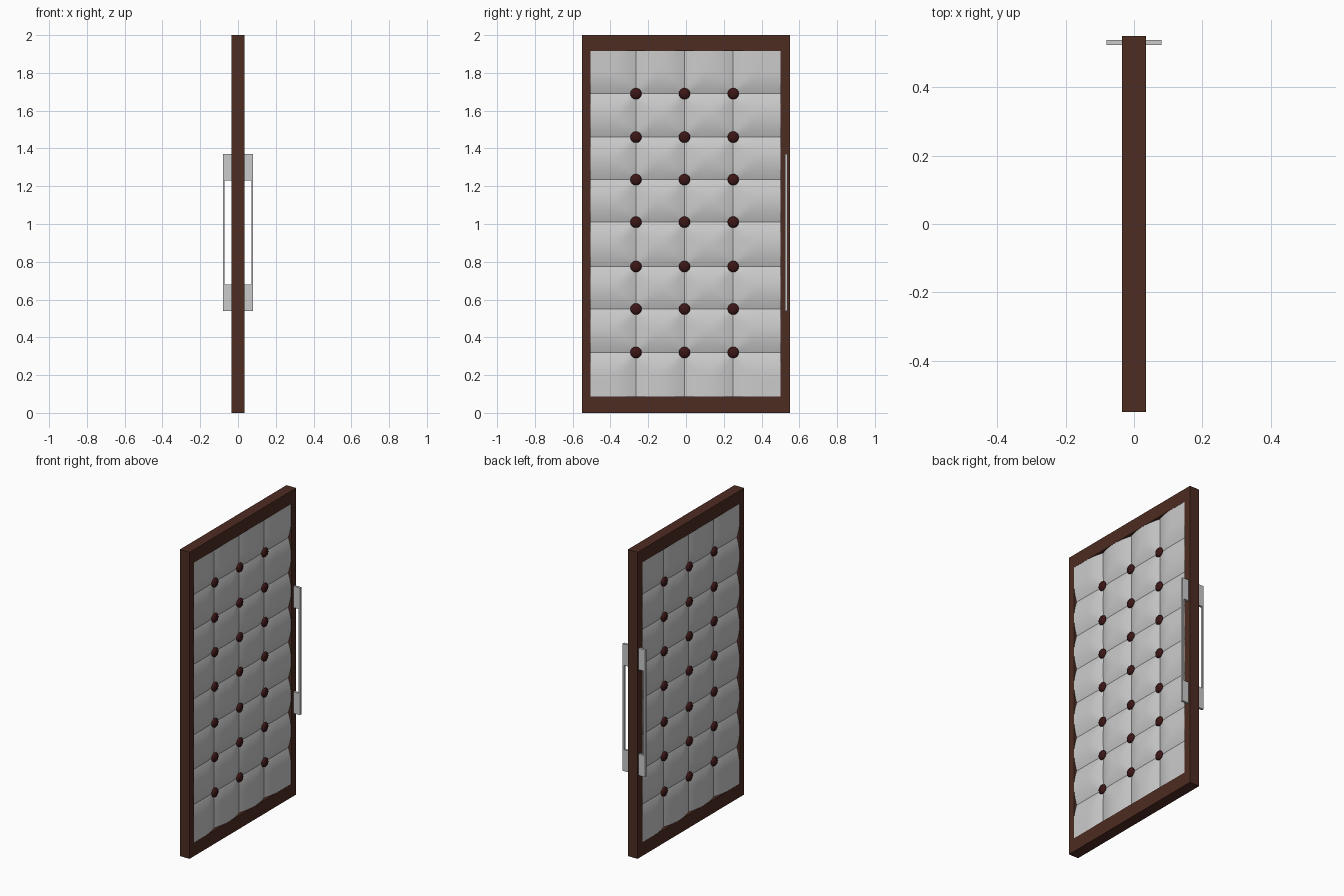
import bpy, bmesh, math

if "Cube" in bpy.data.objects:
    bpy.data.objects.remove(bpy.data.objects["Cube"])

SEAM_Y = [-0.265, -0.008, 0.25]
SEAM_Z = [0.32, 0.55, 0.775, 1.01, 1.235, 1.46, 1.69]
Y0, Y1, Z0, Z1 = -0.505, 0.5, 0.088, 1.915   # padded opening
HALF = 0.035                                # half door thickness


def material(name, rgb):
    m = bpy.data.materials.new(name)
    m.diffuse_color = (*rgb, 1)
    m.use_nodes = True
    m.node_tree.nodes["Principled BSDF"].inputs["Base Color"].default_value = m.diffuse_color
    return m


def make(name, bm, mat=None, mirror=False, smooth=None):
    bmesh.ops.recalc_face_normals(bm, faces=bm.faces)
    me = bpy.data.meshes.new(name)
    bm.to_mesh(me)
    bm.free()
    ob = bpy.data.objects.new(name, me)
    bpy.context.collection.objects.link(ob)
    if mat:
        me.materials.append(mat)
    if mirror:
        ob.modifiers.new("other_side", 'MIRROR').use_axis = (True, False, False)
    if smooth:
        bpy.context.view_layer.objects.active = ob
        ob.select_set(True)
        bpy.ops.object.shade_smooth_by_angle(angle=math.radians(smooth))
        ob.select_set(False)
    return ob


wood = material("dark_wood", (0.075, 0.025, 0.016))
leather = material("button_leather", (0.045, 0.008, 0.008))

# Door frame: rectangular ring
bm = bmesh.new()
def loop(x, y0, y1, z0, z1):
    return [bm.verts.new((x, y, z)) for y, z in ((y0, z0), (y1, z0), (y1, z1), (y0, z1))]
loops = [loop(-HALF, -0.55, 0.55, 0, 2), loop(HALF, -0.55, 0.55, 0, 2),
         loop(HALF, Y0, Y1, Z0, Z1), loop(-HALF, Y0, Y1, Z0, Z1)]
for i in range(4):
    a, b = loops[i], loops[(i + 1) % 4]
    for j in range(4):
        k = (j + 1) % 4
        bm.faces.new((a[j], a[k], b[k], b[j]))
make("door_frame", bm, wood)


# Tufted padding: grid that dips at the seams and further at the buttons
def ticks(lo, hi, seams):
    stops = [lo, *seams, hi]
    out = [lo]
    for a, b in zip(stops, stops[1:]):
        out += [a + (b - a) * (1 - math.cos(math.pi * i / 14)) / 2 for i in range(1, 15)]
    return out


def dip(d, width, power=1.8):
    return max(0, 1 - d / width) ** power


def pad_x(y, z):
    dy = min(abs(y - s) for s in SEAM_Y)
    dz = min(abs(z - s) for s in SEAM_Z)
    seam = max(dip(dy, 0.11), dip(dz, 0.11))
    tuft = dip(math.hypot(dy, dz), 0.09)
    return 0.034 - 0.021 * seam - 0.006 * tuft


bm = bmesh.new()
grid = [[bm.verts.new((pad_x(y, z), y, z)) for z in ticks(Z0, Z1, SEAM_Z)]
        for y in ticks(Y0, Y1, SEAM_Y)]
for a, b in zip(grid, grid[1:]):
    for j in range(len(a) - 1):
        bm.faces.new((a[j], b[j], b[j + 1], a[j + 1]))
pad = make("tufted_padding", bm, mirror=True, smooth=30)
if pad.data.polygons[0].normal.x < 0:
    pad.data.flip_normals()
pad.modifiers["other_side"].use_mirror_merge = False

# Buttons: flattened domes in the tufts
bm = bmesh.new()
for y in SEAM_Y:
    for z in SEAM_Z:
        vs = bmesh.ops.create_uvsphere(bm, u_segments=16, v_segments=10, radius=0.03)["verts"]
        for v in vs:
            v.co = (0.018 + v.co.z * 0.5, y + v.co.x, z + v.co.y)
make("buttons", bm, leather, mirror=True, smooth=40)

# Pull handles: C-shaped flat plates on both faces
profile = [(HALF, 0.54), (0.08, 0.54), (0.08, 1.37), (HALF, 1.37),
           (HALF, 1.23), (0.071, 1.23), (0.071, 0.68), (HALF, 0.68)]
bm = bmesh.new()
face = bm.faces.new([bm.verts.new((x, 0.523, z)) for x, z in profile])
ext = bmesh.ops.extrude_face_region(bm, geom=[face], use_keep_orig=True)["geom"]
bmesh.ops.translate(bm, vec=(0, 0.015, 0),
                    verts=[g for g in ext if isinstance(g, bmesh.types.BMVert)])
make("pull_handles", bm, mirror=True)
